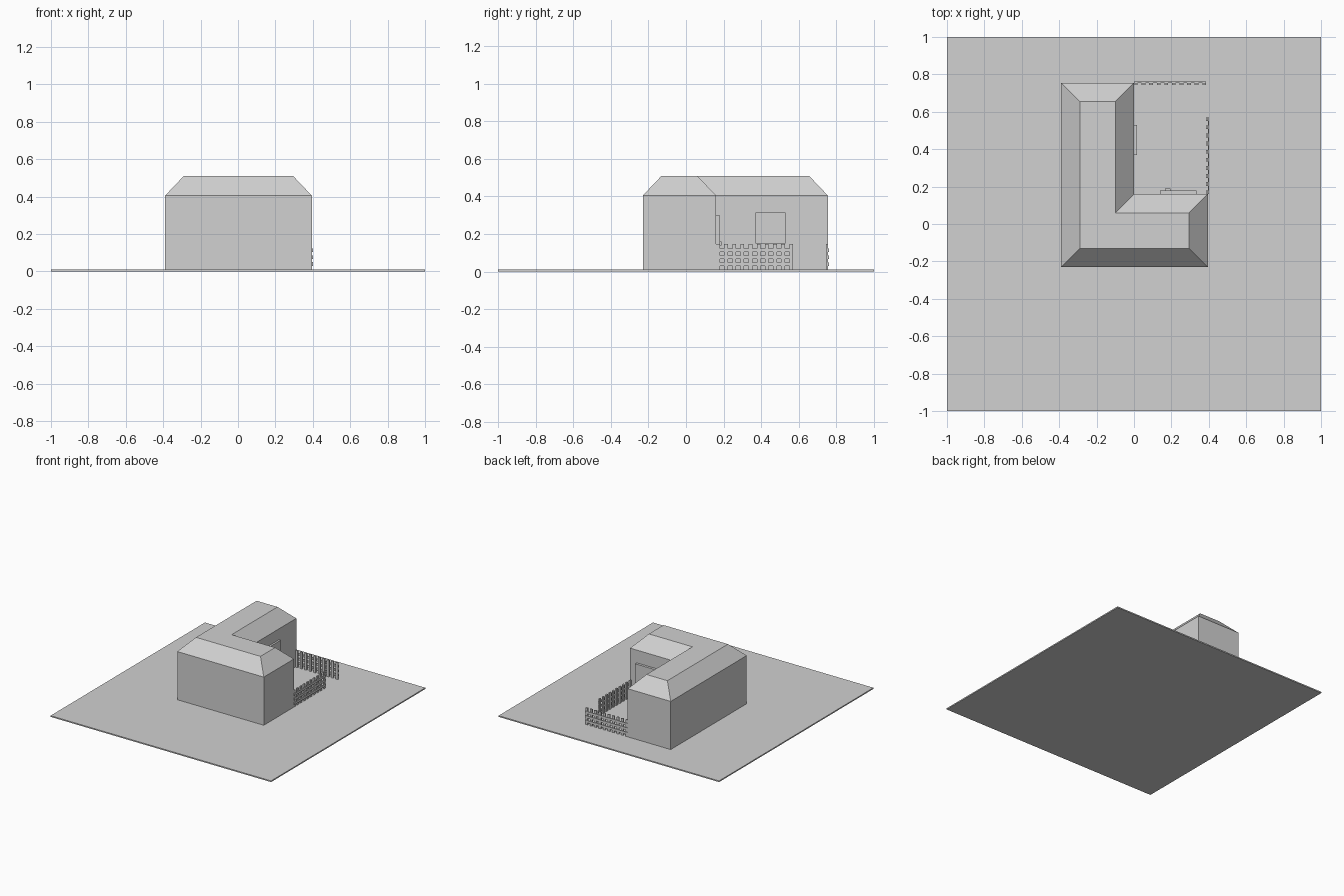
import bpy, bmesh

cube = bpy.data.objects.get("Cube")
if cube:
    bpy.data.objects.remove(cube, do_unlink=True)

grey = bpy.data.materials.new("light_grey")
grey.use_nodes = True
COLOUR = (0.64, 0.64, 0.64, 1)
grey.diffuse_color = COLOUR
grey.node_tree.nodes["Principled BSDF"].inputs["Base Color"].default_value = COLOUR


def finish(name, bm):
    bmesh.ops.recalc_face_normals(bm, faces=bm.faces)
    mesh = bpy.data.meshes.new(name)
    bm.to_mesh(mesh)
    bm.free()
    mesh.materials.append(grey)
    obj = bpy.data.objects.new(name, mesh)
    bpy.context.collection.objects.link(obj)
    return obj


def add_box(bm, low, high):
    verts = bmesh.ops.create_cube(bm, size=1)["verts"]
    for v in verts:
        v.co = [(a + b) / 2 + c * (b - a) for a, b, c in zip(low, high, v.co)]


def box(name, low, high):
    bm = bmesh.new()
    add_box(bm, low, high)
    return finish(name, bm)


def loft(name, rings):
    """Closed solid through a stack of matching rings."""
    bm = bmesh.new()
    loops = [[bm.verts.new(p) for p in ring] for ring in rings]
    bm.faces.new(loops[0])
    bm.faces.new(loops[-1])
    for lower, upper in zip(loops, loops[1:]):
        for i in range(len(lower)):
            j = (i + 1) % len(lower)
            bm.faces.new((lower[i], lower[j], upper[j], upper[i]))
    return finish(name, bm)


# Ground plate
GROUND = 0.01
box("ground", (-1, -1, 0), (1, 1, GROUND))

# L-shaped house: each corner with the direction its roof slopes inward
EAVE, TOP, SLOPE = 0.405, 0.51, 0.1
corners = [(-0.39, -0.23, 1, 1), (0.395, -0.23, -1, 1), (0.395, 0.16, -1, -1),
           (0, 0.16, -1, -1), (0, 0.755, -1, -1), (-0.39, 0.755, 1, -1)]


def outline(z, inset=0):
    return [(x + sx * inset, y + sy * inset, z) for x, y, sx, sy in corners]


loft("walls", [outline(GROUND), outline(EAVE)])
loft("roof", [outline(EAVE), outline(TOP, SLOPE)])

# Door with knob, and window, facing the yard
box("door", (0.14, 0.16, GROUND), (0.335, 0.18, 0.3))
box("door_knob", (0.165, 0.18, 0.14), (0.195, 0.19, 0.16))
box("window", (0, 0.37, 0.15), (0.015, 0.53, 0.315))

# Yard fences: pickets on the inside, rails on the outside
PICKETS, WIDTH, HEIGHT = 10, 0.02, 0.147


def fence(name, start, end, line, swap):
    bm = bmesh.new()

    def part(a0, a1, d0, d1, z0, z1):
        low, high = (a0, line + d0), (a1, line + d1)
        if swap:
            low, high = low[::-1], high[::-1]
        add_box(bm, (*low, z0), (*high, z1))

    step = (end - start - WIDTH) / (PICKETS - 1)
    for i in range(PICKETS):
        a = start + i * step
        part(a, a + WIDTH, -0.011, 0, GROUND, HEIGHT)
    for i in range(3):
        z = 0.03 + i * 0.037
        part(start, end, 0, 0.006, z, z + 0.019)
    return finish(name, bm)


fence("back_fence", 0, 0.385, 0.755, False)
fence("side_fence", 0.16, 0.57, 0.395, True)
